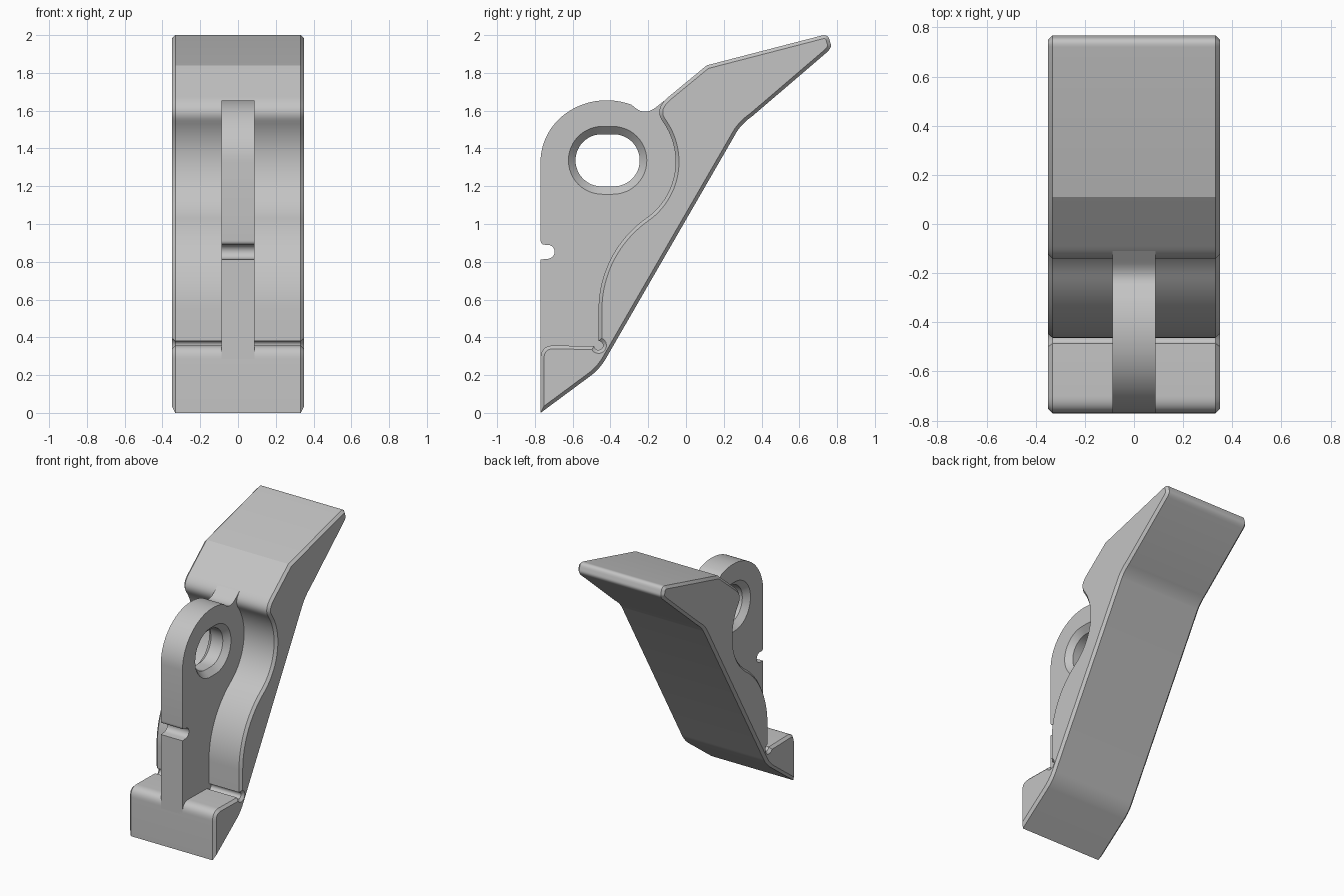
import bpy
import bmesh
from math import cos, sin, radians

default = bpy.data.objects.get("Cube")
if default:
    bpy.data.objects.remove(default, do_unlink=True)

GREY = (0.55, 0.55, 0.55, 1.0)
mat = bpy.data.materials.new("plain grey")
mat.use_nodes = True
mat.diffuse_color = GREY
mat.node_tree.nodes["Principled BSDF"].inputs["Base Color"].default_value = GREY


def arc(cy, cz, ry, rz, start, end, n=24):
    """Points of an elliptical arc in the side plane."""
    angles = [radians(start + (end - start) * i / n) for i in range(n + 1)]
    return [(cy + ry * cos(a), cz + rz * sin(a)) for a in angles]


def corner(a, b, c, n=10):
    """Rounded corner from a to c, pulled towards b."""
    pts = []
    for i in range(n + 1):
        t = i / n
        pts.append(tuple((1 - t) ** 2 * p + 2 * t * (1 - t) * q + t * t * r
                         for p, q, r in zip(a, b, c)))
    return pts


def slot(x, half_y, half_z):
    """Ring of a stadium-shaped slot at the given x."""
    cy, cz, flat = -0.415, 1.337, half_y - half_z
    ring = arc(cy + flat, cz, half_z, half_z, -90, 90)
    ring += arc(cy - flat, cz, half_z, half_z, 90, 270)
    return [(x, y, z) for y, z in ring]


def loft(name, rings, chamfer=0):
    """Closed solid through a series of rings, with optional chamfered ends."""
    bm = bmesh.new()
    loops = [[bm.verts.new(p) for p in ring] for ring in rings]
    n = len(loops[0])
    for a, b in zip(loops, loops[1:]):
        for i in range(n):
            j = (i + 1) % n
            bm.faces.new((a[i], a[j], b[j], b[i]))
    caps = [bm.faces.new(loops[0]), bm.faces.new(loops[-1])]
    bmesh.ops.recalc_face_normals(bm, faces=bm.faces)
    if chamfer:
        edges = [e for f in caps for e in f.edges]
        bmesh.ops.bevel(bm, geom=edges, offset=chamfer, offset_type='OFFSET',
                        segments=1, affect='EDGES', clamp_overlap=False)
    mesh = bpy.data.meshes.new(name)
    bm.to_mesh(mesh)
    bm.free()
    mesh.materials.append(mat)
    obj = bpy.data.objects.new(name, mesh)
    bpy.context.collection.objects.link(obj)
    return obj


def extrude(name, outline, half_width, chamfer=0):
    return loft(name, [[(x, y, z) for y, z in outline]
                       for x in (-half_width, half_width)], chamfer)


def activate(obj):
    bpy.ops.object.select_all(action='DESELECT')
    obj.select_set(True)
    bpy.context.view_layer.objects.active = obj


# Wide body: foot, sloping back, overhanging tip and curved front
body_outline = [(-0.77, 0.0)]
body_outline += corner((-0.50, 0.20), (-0.45, 0.24), (-0.42, 0.295))
body_outline += corner((0.27, 1.49), (0.30, 1.535), (0.35, 1.57))
body_outline += corner((0.745, 1.908), (0.775, 1.935), (0.765, 1.957), 5)
body_outline += corner((0.76, 1.975), (0.752, 2.006), (0.72, 1.998), 5)
body_outline += [(0.11, 1.84)]
body_outline += corner((-0.09, 1.675), (-0.17, 1.61), (-0.125, 1.545))
body_outline += arc(-0.42, 1.33, 0.365, 0.365, 33, -55)
body_outline += arc(0.129, 0.546, 0.592, 0.592, 125, 180)[1:]
body_outline += arc(-0.463, 0.357, 0.024, 0.024, 90, -170, 12)
body_outline += corner((-0.70, 0.357), (-0.77, 0.357), (-0.77, 0.285))
body = extrude("body", body_outline, 0.35, 0.018)

# Thin central web: rounded head, front notch, buried rear edge
web_outline = [(-0.77, 0.27), (-0.77, 0.812), (-0.735, 0.815)]
web_outline += arc(-0.732, 0.853, 0.037, 0.037, -80, 90, 12)
web_outline += corner((-0.745, 0.89), (-0.77, 0.89), (-0.77, 0.915), 6)
web_outline += arc(-0.42, 1.33, 0.35, 0.325, 180, 68)
web_outline += corner((-0.265, 1.612), (-0.21, 1.572), (-0.15, 1.625))
web_outline += [(-0.08, 1.68), (-0.03, 1.6), (0.02, 1.3), (0.0, 1.1),
                (-0.38, 0.45), (-0.425, 0.33), (-0.5, 0.26),
                (-0.6, 0.2), (-0.7, 0.2)]
web = extrude("web", web_outline, 0.088)

# Slotted hole, countersunk on both sides
cutter = loft("slot_cutter", [slot(-0.10, 0.219, 0.192), slot(-0.048, 0.17, 0.138),
                              slot(0.048, 0.17, 0.138), slot(0.10, 0.219, 0.192)])
cutter.hide_render = True
cut = web.modifiers.new("slot", 'BOOLEAN')
cut.operation = 'DIFFERENCE'
cut.solver = 'EXACT'
cut.object = cutter
activate(web)
bpy.ops.object.modifier_apply(modifier=cut.name)
bpy.data.objects.remove(cutter, do_unlink=True)

# Smooth curves, crisp edges
for part in (body, web):
    activate(part)
    bpy.ops.object.shade_smooth_by_angle(angle=radians(25))
